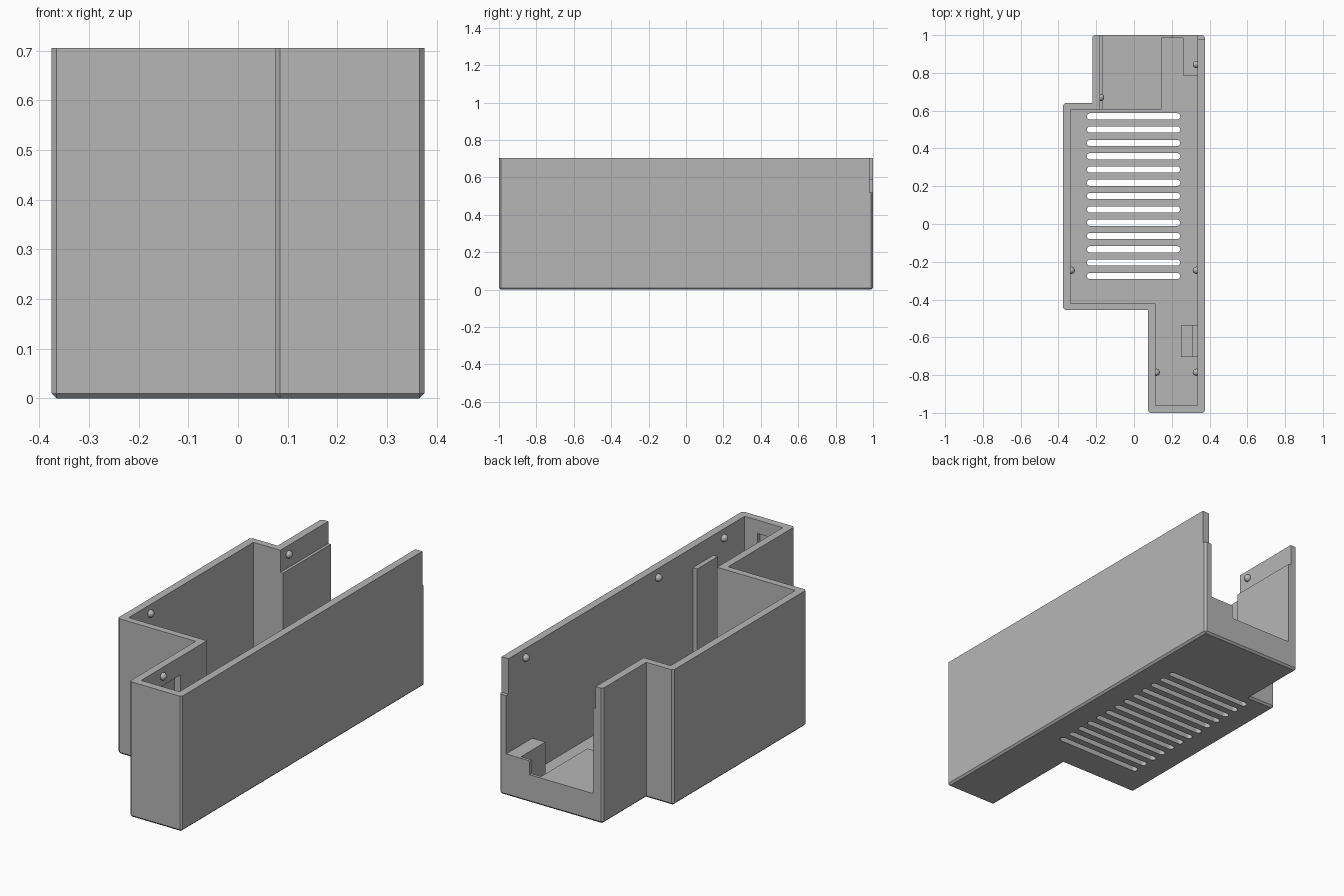
import bpy, bmesh, math
from mathutils import Matrix

cube = bpy.data.objects.get("Cube")
if cube:
    bpy.data.objects.remove(cube, do_unlink=True)

grey = bpy.data.materials.new("plain_grey")
grey.use_nodes = True
grey.diffuse_color = (0.47, 0.47, 0.47, 1)
grey.node_tree.nodes["Principled BSDF"].inputs["Base Color"].default_value = (0.47, 0.47, 0.47, 1)


def finish(name, bm):
    bmesh.ops.recalc_face_normals(bm, faces=bm.faces[:])
    mesh = bpy.data.meshes.new(name)
    bm.to_mesh(mesh)
    bm.free()
    mesh.materials.append(grey)
    ob = bpy.data.objects.new(name, mesh)
    bpy.context.collection.objects.link(ob)
    return ob


def add_prism(bm, points, z0, z1):
    face = bm.faces.new([bm.verts.new((x, y, z0)) for x, y in points])
    ext = bmesh.ops.extrude_face_region(bm, geom=[face])
    for v in ext["geom"]:
        if isinstance(v, bmesh.types.BMVert):
            v.co.z = z1


def prism(name, points, z0, z1):
    bm = bmesh.new()
    add_prism(bm, points, z0, z1)
    return finish(name, bm)


def box(name, x0, x1, y0, y1, z0, z1):
    return prism(name, [(x0, y0), (x1, y0), (x1, y1), (x0, y1)], z0, z1)


def cut(target, cutter):
    cutter.hide_render = True
    mod = target.modifiers.new("cut", 'BOOLEAN')
    mod.operation = 'DIFFERENCE'
    mod.solver = 'EXACT'
    mod.object = cutter
    bpy.context.view_layer.objects.active = target
    bpy.ops.object.modifier_apply(modifier=mod.name)
    bpy.data.objects.remove(cutter, do_unlink=True)


# Outer body with small chamfers on the upright and bottom edges
H = 0.705
outline = [(0.075, -1), (0.375, -1), (0.375, 1), (-0.22, 1), (-0.22, 0.64),
           (-0.375, 0.64), (-0.375, -0.455), (0.075, -0.455)]
inward = {(-0.22, 0.64), (0.075, -0.455)}
bm = bmesh.new()
add_prism(bm, outline, 0, H)


def is_chamfered(edge):
    a, b = (v.co for v in edge.verts)
    if max(a.z, b.z) < 0.01:
        return True
    upright = abs(a.z - b.z) > 0.1
    return upright and not any(math.hypot(a.x - x, a.y - y) < 0.01 for x, y in inward)


bmesh.ops.bevel(bm, geom=[e for e in bm.edges if is_chamfered(e)],
                offset=0.01, segments=1, affect='EDGES')
body = finish("case_body", bm)

# Main cavity, including the narrow front pocket and the rear channel
cavity = [(0.115, -0.96), (0.335, -0.96), (0.335, 0.785), (0.26, 0.785),
          (0.26, 0.985), (0.145, 0.985), (0.145, 0.605), (-0.335, 0.605),
          (-0.335, -0.42), (0.115, -0.42)]
cut(body, prism("cavity_cutter", cavity, 0.04, 1))

# Rear opening: low sill, taller corner block, side ledge and end notch
cut(body, box("sill_cutter", -0.165, 0.2, 0.55, 1.1, 0.145, 1))
cut(body, box("block_cutter", 0.16, 0.335, 0.7, 1.1, 0.217, 1))
cut(body, box("ledge_cutter", -0.18, 0, 0.58, 1.1, 0.59, 1))
cut(body, box("notch_cutter", 0.3, 0.5, 0.98, 1.1, 0.52, 1))

# Shallow recesses inside the front pocket
cut(body, box("side_recess_cutter", 0.08, 0.15, -0.83, -0.635, 0.3, 0.61))
cut(body, box("front_recess_cutter", 0.19, 0.26, -0.98, -0.9, 0.45, 0.635))

# Row of rounded vent slots through the floor
bm = bmesh.new()
R, X0, X1 = 0.0165, -0.25, 0.245
for i in range(13):
    y = 0.57 - i * 0.0704
    pts = []
    for cx, start in ((X1 - R, -90), (X0 + R, 90)):
        for k in range(9):
            a = math.radians(start + k * 22.5)
            pts.append((cx + R * math.cos(a), y + R * math.sin(a)))
    add_prism(bm, pts, -0.1, 0.1)
cut(body, finish("vent_cutter", bm))

# Bracket on the pocket wall: tall plate and low shelf
box("bracket_plate", 0.31, 0.34, -0.705, -0.535, 0.035, 0.6)
box("bracket_shelf", 0.25, 0.315, -0.705, -0.535, 0.035, 0.15)

# Round snap bumps near the rim
bumps = [(0.33, 0.845), (0.33, -0.245), (0.33, -0.785),
         (-0.177, 0.67), (-0.332, -0.245), (0.118, -0.785)]
for x, y in bumps:
    bm = bmesh.new()
    bmesh.ops.create_uvsphere(bm, u_segments=24, v_segments=12, radius=0.019,
                              matrix=Matrix.Translation((x, y, 0.66)))
    for f in bm.faces:
        f.smooth = True
    finish("snap_bump", bm)
